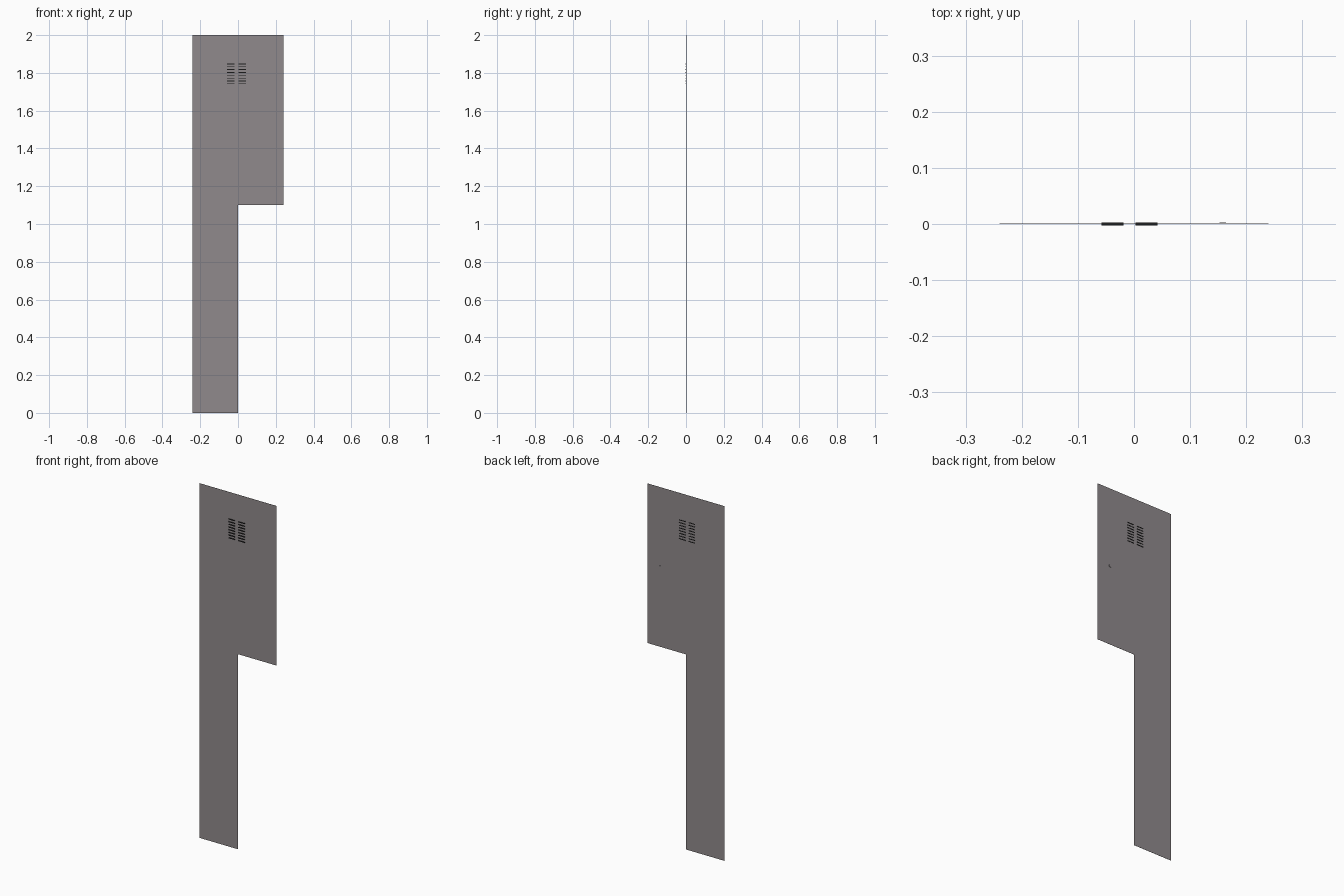
import bpy, bmesh
from mathutils import Matrix

if "Cube" in bpy.data.objects:
    bpy.data.objects.remove(bpy.data.objects["Cube"])


def material(name, color):
    m = bpy.data.materials.new(name)
    m.diffuse_color = (*color, 1)
    m.use_nodes = True
    m.node_tree.nodes["Principled BSDF"].inputs["Base Color"].default_value = m.diffuse_color
    return m


def finish(bm, name, mat):
    bmesh.ops.recalc_face_normals(bm, faces=bm.faces)
    me = bpy.data.meshes.new(name)
    bm.to_mesh(me)
    bm.free()
    me.materials.append(mat)
    ob = bpy.data.objects.new(name, me)
    bpy.context.collection.objects.link(ob)
    return ob


def prism_y(name, outline, y0, y1, mat):
    """Extrude an x-z outline from y0 to y1."""
    bm = bmesh.new()
    face = bm.faces.new([bm.verts.new((x, y0, z)) for x, z in outline])
    ext = bmesh.ops.extrude_face_region(bm, geom=[face])
    verts = [v for v in ext["geom"] if isinstance(v, bmesh.types.BMVert)]
    bmesh.ops.translate(bm, verts=verts, vec=(0, y1 - y0, 0))
    return finish(bm, name, mat)


panel_grey = material("panel_grey", (0.28, 0.255, 0.265))
vent_black = material("vent_black", (0.01, 0.01, 0.01))

# Thin stepped door sheet
prism_y("door_panel",
        [(-0.24, 0), (0, 0), (0, 1.1), (0.24, 1.1), (0.24, 2), (-0.24, 2)],
        0.0008, 0.0014, panel_grey)

# Two columns of small vent slats poking through the sheet
for side, x in (("left", -0.0385), ("right", 0.0225)):
    bm = bmesh.new()
    for i in range(8):
        z = 1.742 + i * 0.0151
        bmesh.ops.create_cube(bm, size=1, matrix=Matrix.Translation((x, 0, z))
                              @ Matrix.Diagonal((0.039, 0.006, 0.004, 1)))
    finish(bm, f"{side}_vent_slats", vent_black)

# Small latch plate on the back
prism_y("latch_plate",
        [(0.152, 1.547), (0.164, 1.547), (0.164, 1.557), (0.152, 1.557)],
        0.0012, 0.003, panel_grey)
